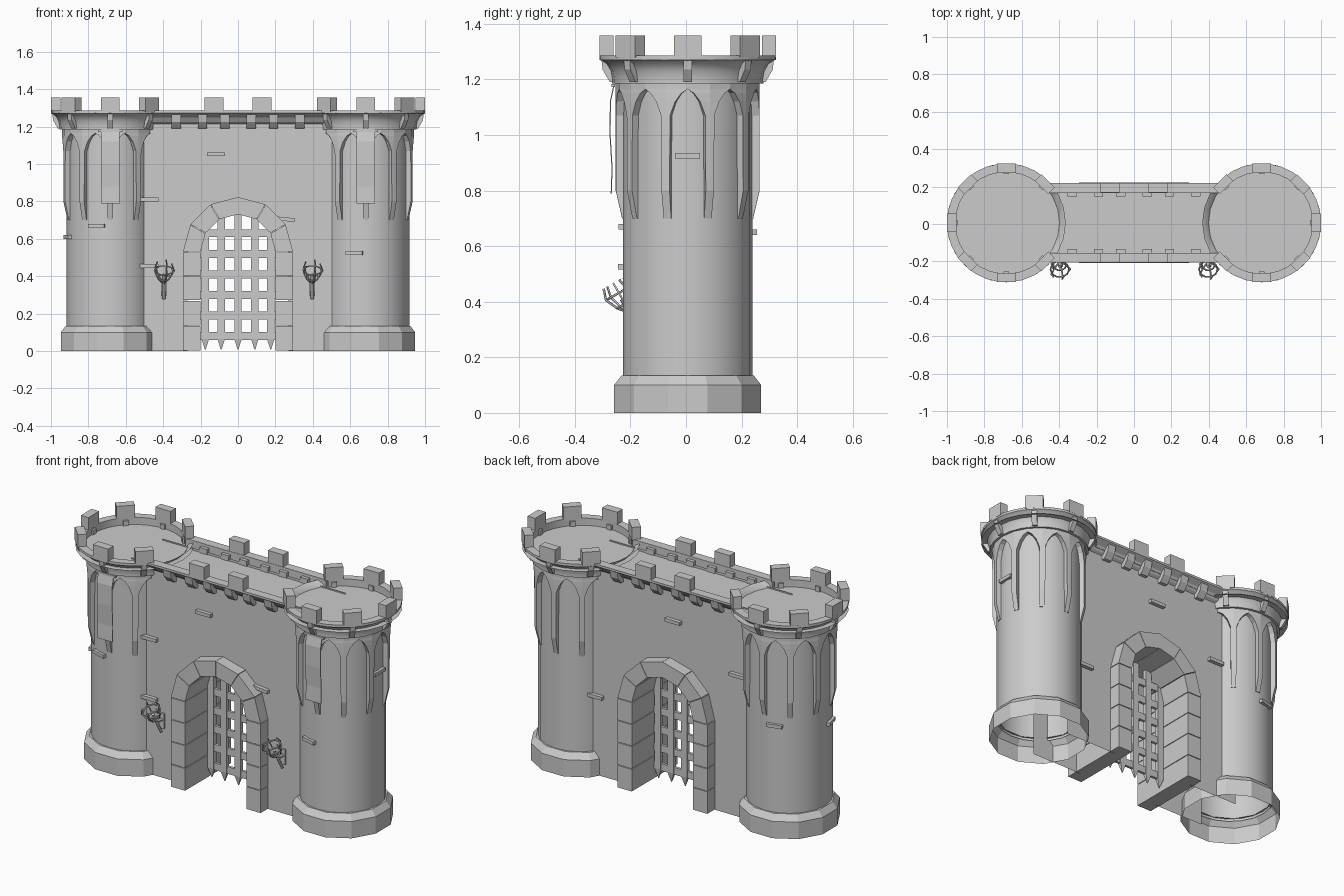
import bpy, bmesh, math
from math import sin, cos, radians, pi
from mathutils import Matrix, Vector

if "Cube" in bpy.data.objects:
    bpy.data.objects.remove(bpy.data.objects["Cube"])

TX, CY = 0.683, 0.006      # tower centre, small depth offset of the whole model


def make(name, verts, faces, smooth=0):
    me = bpy.data.meshes.new(name)
    me.from_pydata([tuple(v) for v in verts], [], faces)
    bm = bmesh.new()
    bm.from_mesh(me)
    bmesh.ops.remove_doubles(bm, verts=bm.verts, dist=1e-5)
    bmesh.ops.recalc_face_normals(bm, faces=bm.faces)
    bm.to_mesh(me)
    bm.free()
    ob = bpy.data.objects.new(name, me)
    bpy.context.collection.objects.link(ob)
    ob.location.y = CY
    if smooth:
        bpy.context.view_layer.objects.active = ob
        bpy.ops.object.select_all(action='DESELECT')
        ob.select_set(True)
        bpy.ops.object.shade_smooth_by_angle(angle=radians(smooth))
    return ob


def prisms(name, items):
    """Each item is (lower ring, upper ring); rings of equal length become closed solids."""
    verts, faces = [], []
    for a, b in items:
        o, n = len(verts), len(a)
        verts += list(a) + list(b)
        faces += [tuple(range(o, o + n)), tuple(range(o + n, o + 2 * n))]
        faces += [(o + i, o + (i + 1) % n, o + n + (i + 1) % n, o + n + i) for i in range(n)]
    return make(name, verts, faces)


def box(c, s, rz=0, ry=0):
    m = Matrix.Translation(c) @ Matrix.Rotation(rz, 4, 'Z') @ Matrix.Rotation(ry, 4, 'Y')
    q = [(-1, -1), (1, -1), (1, 1), (-1, 1)]
    return tuple([m @ Vector((x * s[0] / 2, y * s[1] / 2, k * s[2] / 2)) for x, y in q] for k in (-1, 1))


def lathe(name, cx, prof, n, a0=0, a1=2 * pi, smooth=0):
    k = len(prof)
    verts = [(cx + r * cos(a0 + (a1 - a0) * i / n), r * sin(a0 + (a1 - a0) * i / n), z)
             for i in range(n + 1) for r, z in prof]
    faces = [(i * k + j, (i + 1) * k + j, (i + 1) * k + j + 1, i * k + j + 1)
             for i in range(n) for j in range(k - 1)]
    return make(name, verts, faces, smooth)


def rod(name, paths, r):
    cu = bpy.data.curves.new(name, 'CURVE')
    cu.dimensions, cu.bevel_depth, cu.bevel_resolution, cu.use_fill_caps = '3D', r, 0, True
    for pts, closed in paths:
        sp = cu.splines.new('POLY')
        sp.points.add(len(pts) - 1)
        for p, v in zip(sp.points, pts):
            p.co = (*v, 1)
        sp.use_cyclic_u = closed
    ob = bpy.data.objects.new(name, cu)
    bpy.context.collection.objects.link(ob)
    ob.location.y = CY
    return ob


def arcade(name, cx):
    # blind arcade: ten ribs joined by pointed arches, rows of (height, half width in degrees, radius)
    rows = [(0.70, 3.4, .236), (0.80, 3.4, .259), (1.07, 3.8, .259), (1.12, 8, .259),
            (1.15, 13, .259), (1.165, 18, .259), (1.19, 18, .259)]
    verts, faces = [], []
    for b in range(10):
        for s in (-1, 1):
            o = len(verts)
            for z, w, r in rows:
                for ang, rad in ((0, r), (w, r), (w, .226)):
                    a = radians(-90 + 36 * b + s * ang)
                    verts.append((cx + rad * cos(a), rad * sin(a), z))
            for i in range(len(rows) - 1):
                for j in range(2):
                    if j == 0 or i < 5:
                        p = o + 3 * i + j
                        faces.append((p, p + 1, p + 4, p + 3))
            faces.append((o, o + 1, o + 2))
    make(name, verts, faces)


# towers
for sx, side in ((-1, "left"), (1, "right")):
    cx = sx * TX
    lathe(side + "_tower_base", cx, [(.274, 0), (.274, .10), (.246, .135), (.228, .135)], 12, pi / 12, pi / 12 + 2 * pi)
    lathe(side + "_tower_shaft", cx, [(.233, .12), (.233, 1.19)], 20, smooth=30)
    arcade(side + "_tower_arcade", cx)
    lathe(side + "_tower_cornice", cx, [(.23, 1.185), (.272, 1.185), (.272, 1.20), (.278, 1.23), (.292, 1.255),
                                        (.318, 1.272)], 24, smooth=30)
    mid = pi if sx < 0 else 0
    half = radians(142)
    lathe(side + "_tower_parapet", cx, [(.318, 1.27), (.318, 1.285), (.272, 1.285), (.272, 1.24)], 24,
          mid - half, mid + half, 30)
    lathe(side + "_tower_roof", cx, [(.318, 1.242), (0, 1.242)], 24)
    merlons, brackets = [], []
    for k in range(-3, 4):
        a = mid + k * pi / 4
        merlons.append(box((cx + .292 * cos(a), .292 * sin(a), 1.318), (.05, .10, .078), a))
        ring = []
        for t in (-.015, .015):
            ring.append([(cx + r * cos(a) - t * sin(a), r * sin(a) + t * cos(a), z)
                         for r, z in ((.26, 1.19), (.28, 1.19), (.306, 1.235), (.31, 1.27), (.26, 1.27))])
        brackets.append(tuple(ring))
    prisms(side + "_tower_merlons", merlons)
    prisms(side + "_tower_brackets", brackets)
    # hanging banner with its rod
    line = [(-.268, 1.175), (-.280, 1.12), (-.281, 1.0), (-.274, .88), (-.277, .79)]
    prisms(side + "_banner", [tuple([(cx + dx, y + d, z) for dx, d in
                                     ((-.05, 0), (.05, 0), (.05, .004), (-.05, .004))] for y, z in (p, q))
                              for p, q in zip(line, line[1:])])
    prisms(side + "_banner_rod", [box((cx, -.268, 1.178), (.13, .012, .012))])

# arch outline helper: jambs plus half circle
def arch(r):
    jamb = [0, .135, .27, .40, .53]
    return ([(-r, z) for z in jamb] + [(-r * cos(pi * i / 6), .53 + r * sin(pi * i / 6)) for i in range(1, 6)]
            + [(r, z) for z in reversed(jamb)])

# curtain wall: front and back faces around the gateway
outline = [(-.60, 0), (-.60, 1.25), (.60, 1.25), (.60, 0)] + arch(.27)[::-1]
n = len(outline)
make("curtain_wall", [(x, y, z) for y in (-.145, .145) for x, z in outline],
     [tuple(range(n)), tuple(range(n, 2 * n))[::-1]])

# gateway stones, running the full depth of the wall
inner, outer = arch(.20), arch(.295)
stones = []
for i in range(len(inner) - 1):
    q = [inner[i], outer[i], outer[i + 1], inner[i + 1]]
    mx, mz = sum(p[0] for p in q) / 4, sum(p[1] for p in q) / 4
    q = [(mx + (x - mx) * .985, mz + (z - mz) * .97) for x, z in q]
    stones.append(tuple([(x, y, z) for x, z in q] for y in (-.215, .215)))
prisms("gateway_stones", stones)

# portcullis: pointed uprights and cross bars
bars = [box((0, 0, .63 - .11 * k), (.40, .016, .042)) for k in range(6)]
for x in (-.175, -.09, 0, .09, .175):
    top = .53 + math.sqrt(.205 ** 2 - x * x)
    low = [(x + a * .02, b * .012, .065) for a, b in ((-1, -1), (1, -1), (1, 1), (-1, 1))]
    bars.append((low, [(p[0], p[1], top) for p in low]))
    bars.append(([(x + (p[0] - x) * .1, p[1] * .1, .008) for p in low], low))
prisms("portcullis", bars)

# wall walk, flared parapets, merlons and corbels
make("wall_walk", [(-.5, -.17, 1.236), (.5, -.17, 1.236), (.5, .17, 1.236), (-.5, .17, 1.236)], [(0, 1, 2, 3)])
for s, side in ((-1, "front"), (1, "back")):
    prof = [(.145, 1.215), (.16, 1.225), (.178, 1.25), (.212, 1.272), (.212, 1.285), (.16, 1.285), (.16, 1.23)]
    prisms(side + "_parapet", [tuple([(x, s * y, z) for y, z in prof] for x in (-.46, .46))])
    prisms(side + "_wall_merlons", [box((x, s * .187, 1.318), (.10, .05, .078)) for x in (-.128, .128)])
    corb = [(.14, 1.19), (.165, 1.19), (.195, 1.225), (.203, 1.268), (.14, 1.268)]
    prisms(side + "_corbels", [tuple([(x + t, s * y, z) for y, z in corb] for t in (-.025, .025))
                               for x in (-.33, -.19, -.07, .07, .19, .33)])

# scattered raised bricks on wall (front, back) and towers
bricks = []
for s, spots in ((-1, ((-.118, 1.052, 0), (-.475, .81, 0), (.255, .705, .1), (-.475, .455, 0))),
                 (1, ((-.03, 1.05, 0), (.48, .47, 0), (-.45, .84, 0)))):
    bricks += [box((x, s * .15, z), (.098, .035, .02), 0, r) for x, z, r in spots]
prisms("wall_bricks", bricks)
prisms("tower_bricks", [box((sx * TX + .232 * cos(radians(a)), .232 * sin(radians(a)), z), (.03, .09, .02), radians(a))
                        for sx, a, z in ((-1, -108, .67), (-1, -165, .61), (1, -105, .525), (1, 0, .925), (-1, 105, .65))])

# wall torches: leaning handle with a basket of bent prongs
D = Vector((0, -.5, .866))
U = Vector((0, .866, .5))
for sx, side in ((-1, "left"), (1, "right")):
    base = Vector((sx * .397, -.16, .28))

    def pt(r, h, a):
        return base + D * h + Vector((1, 0, 0)) * r * cos(a) + U * r * sin(a)
    circ = [i * pi / 5 for i in range(10)]
    paths = [([pt(.05, .175, a) for a in circ], True), ([pt(.034, .13, a) for a in circ], True)]
    paths += [([pt(r, h, a) for r, h in ((.008, .10), (.034, .13), (.056, .175), (.042, .215))], False)
              for a in circ[::2]]
    rod(side + "_torch_basket", paths, .0045)
    rod(side + "_torch_handle", [([base, base + D * .15], False),
                                 ([base + D * .09, Vector((base.x, -.14, .345))], False)], .010)
    prisms(side + "_torch_plate", [box((base.x, -.148, .34), (.03, .012, .09))])
